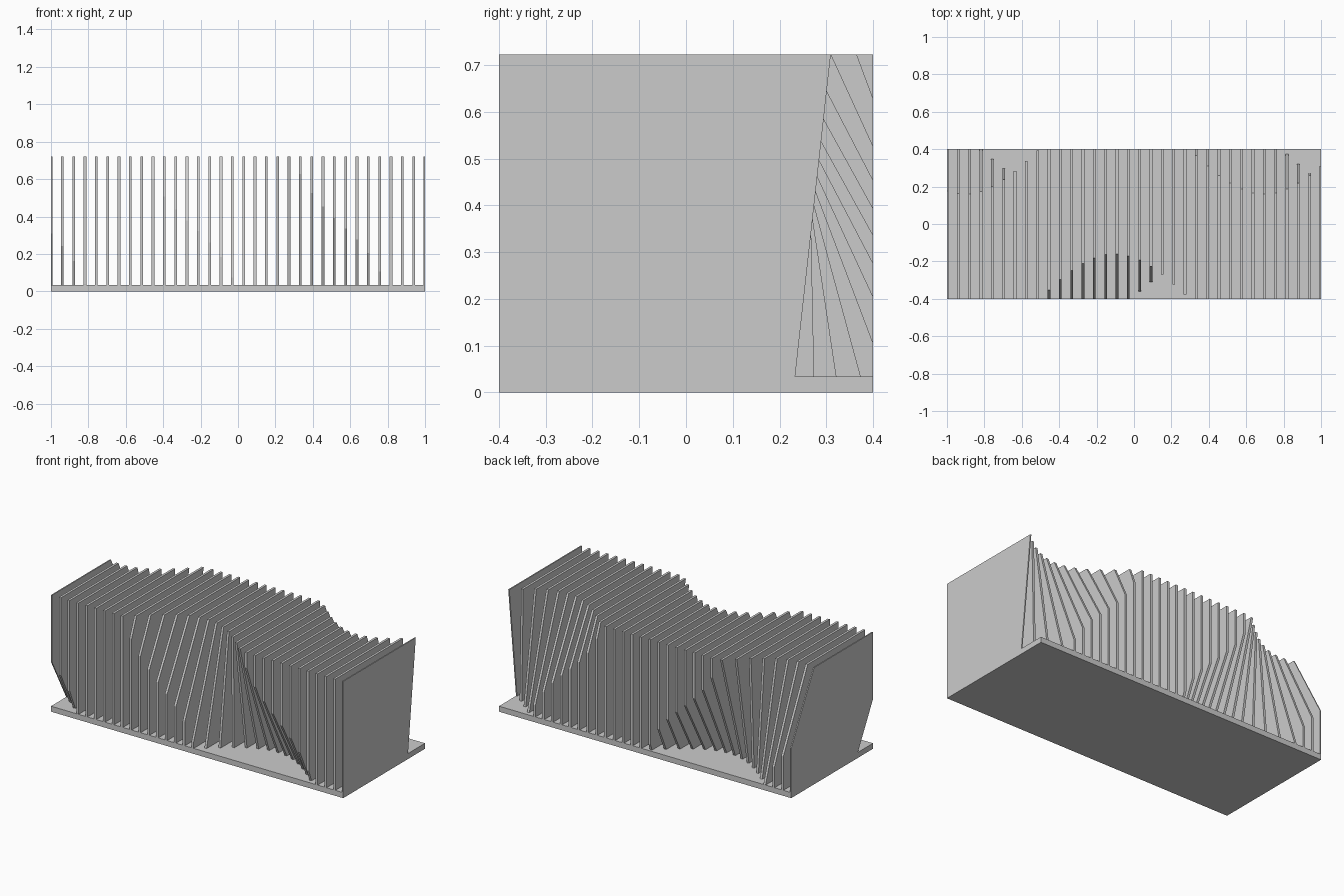
import bpy
import bmesh
import math

HALF_X, HALF_Y = 1.0, 0.4
BASE_TOP, FIN_TOP = 0.034, 0.722
FIN_COUNT, FIN_THICK = 34, 0.0145
PERIOD = 1.605

cube = bpy.data.objects.get("Cube")
if cube:
    bpy.data.objects.remove(cube, do_unlink=True)

grey = bpy.data.materials.new("plain_grey")
grey.use_nodes = True
GREY = (0.6, 0.6, 0.6, 1.0)
grey.diffuse_color = GREY
grey.node_tree.nodes["Principled BSDF"].inputs["Base Color"].default_value = GREY


def extrude_profile(name, profile, x0, x1):
    """Solid made from a (y, z) outline swept from x0 to x1."""
    bm = bmesh.new()
    face = bm.faces.new([bm.verts.new((x0, y, z)) for y, z in profile])
    swept = bmesh.ops.extrude_face_region(bm, geom=[face])["geom"]
    verts = [v for v in swept if isinstance(v, bmesh.types.BMVert)]
    bmesh.ops.translate(bm, verts=verts, vec=(x1 - x0, 0, 0))
    bmesh.ops.recalc_face_normals(bm, faces=bm.faces[:])
    mesh = bpy.data.meshes.new(name)
    bm.to_mesh(mesh)
    bm.free()
    mesh.materials.append(grey)
    obj = bpy.data.objects.new(name, mesh)
    bpy.context.collection.objects.link(obj)
    return obj


def wave(x, amplitude, peak):
    return amplitude * math.cos(2 * math.pi * (x - peak) / PERIOD)


def fin_profile(x):
    """Straight edges from the bottom wave to the top wave, held inside the base."""
    low, high = wave(x, 0.226, 0.387), wave(x, 0.24, -0.105)
    steps = [0, 1]
    if low * high < 0:
        steps.insert(1, low / (low - high))
    front, back = [], []
    for t in steps:
        shift = low + (high - low) * t
        z = BASE_TOP + (FIN_TOP - BASE_TOP) * t
        front.append((max(-HALF_Y, -HALF_Y + shift), z))
        back.append((min(HALF_Y, HALF_Y + shift), z))
    return front + back[::-1]


# Base plate
extrude_profile("base_plate",
                [(-HALF_Y, 0), (HALF_Y, 0), (HALF_Y, BASE_TOP), (-HALF_Y, BASE_TOP)],
                -HALF_X, HALF_X)

# Row of upright fins, the end ones trimmed flush with the base
for i in range(FIN_COUNT):
    x = -HALF_X + 2 * HALF_X * i / (FIN_COUNT - 1)
    extrude_profile(f"fin_{i + 1}", fin_profile(x),
                    max(-HALF_X, x - FIN_THICK / 2), min(HALF_X, x + FIN_THICK / 2))
